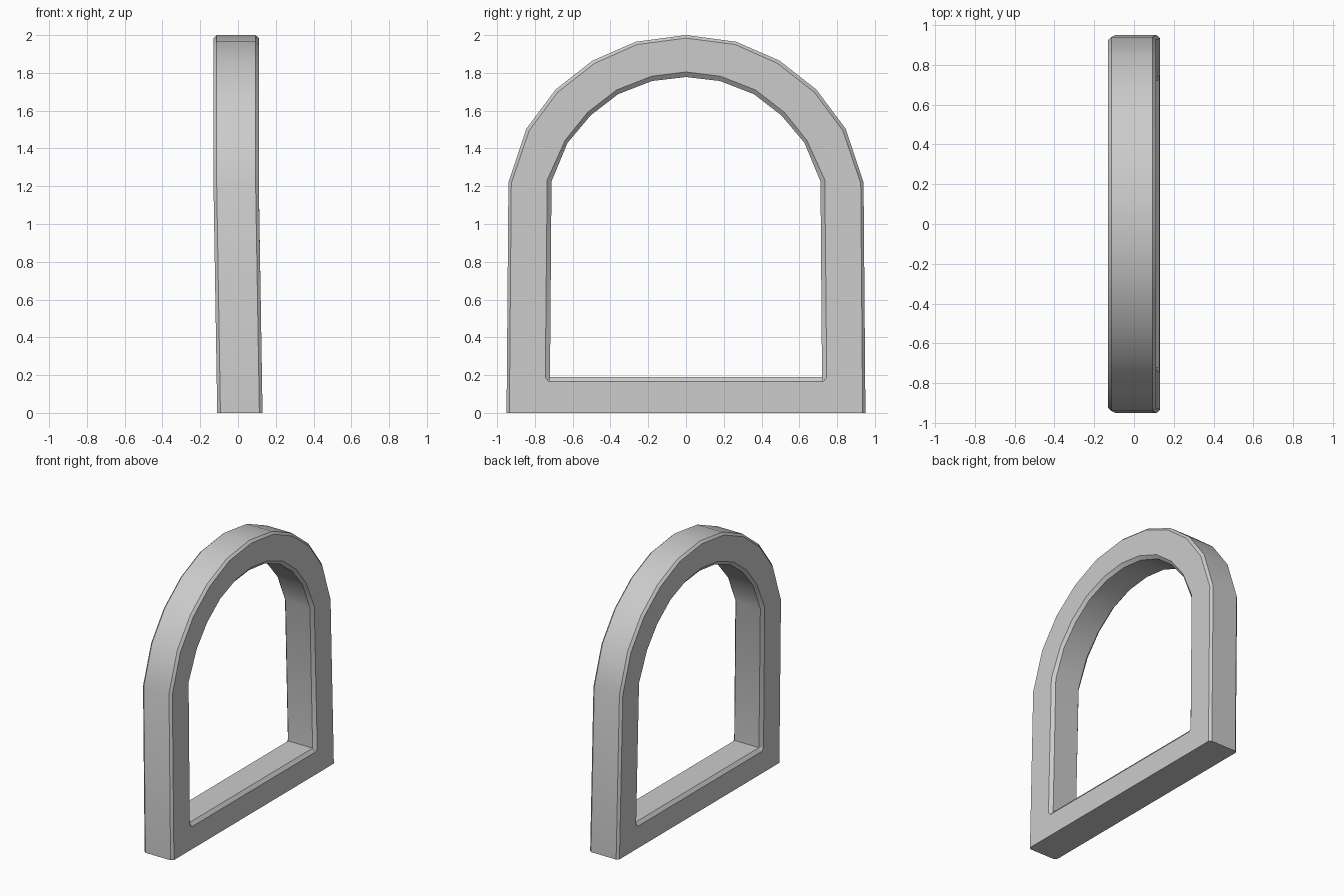
import bpy, bmesh

if "Cube" in bpy.data.objects:
    bpy.data.objects.remove(bpy.data.objects["Cube"])

HALF = 0.12      # half depth of the frame
SPRING = 1.22    # height where the arch starts

# Half profiles (y, z) from the base corner up to the crown
outer_side = [(0.95, 0), (0.95, 0), (0.94, 1.22), (0.845, 1.505), (0.69, 1.712),
              (0.495, 1.865), (0.265, 1.965), (0, 2.0)]
outer_face = [(0.935, 0), (0.935, 0), (0.925, 1.215), (0.83, 1.495), (0.68, 1.697),
              (0.485, 1.85), (0.26, 1.95), (0, 1.984)]
inner_face = [(0.725, 0.165), (0.745, 0.187), (0.735, 1.233), (0.64, 1.443), (0.52, 1.592),
              (0.367, 1.71), (0.183, 1.782), (0, 1.805)]
inner_side = [(0.72, 0.19), (0.72, 0.19), (0.712, 1.225), (0.627, 1.43), (0.505, 1.575),
              (0.36, 1.687), (0.18, 1.757), (0, 1.778)]


def lean(z):
    """The legs drift slightly forward in x below the arch."""
    return -0.01 + 0.02 * max(0, SPRING - z) / SPRING


def ring(bm, half, x):
    pts = half + [(-y, z) for y, z in reversed(half[:-1])]
    return [bm.verts.new((x + lean(z), y, z)) for y, z in pts]


# Arched frame: closed loops swept around the chamfered cross-section
bm = bmesh.new()
section = [(outer_side, HALF - 0.017), (outer_face, HALF),
           (inner_face, HALF), (inner_side, HALF - 0.02)]
rings = [ring(bm, p, x) for p, x in section]
rings += [ring(bm, p, -x) for p, x in reversed(section)]
for i, a in enumerate(rings):
    b = rings[(i + 1) % len(rings)]
    for j in range(len(a)):
        k = (j + 1) % len(a)
        bm.faces.new((a[j], a[k], b[k], b[j]))
bmesh.ops.remove_doubles(bm, verts=bm.verts, dist=0.0005)
bmesh.ops.recalc_face_normals(bm, faces=bm.faces)

mesh = bpy.data.meshes.new("arched_frame")
bm.to_mesh(mesh)
bm.free()
frame = bpy.data.objects.new("arched_frame", mesh)
bpy.context.collection.objects.link(frame)
bpy.context.view_layer.objects.active = frame
frame.select_set(True)
bpy.ops.object.shade_smooth_by_angle(angle=0.5)
